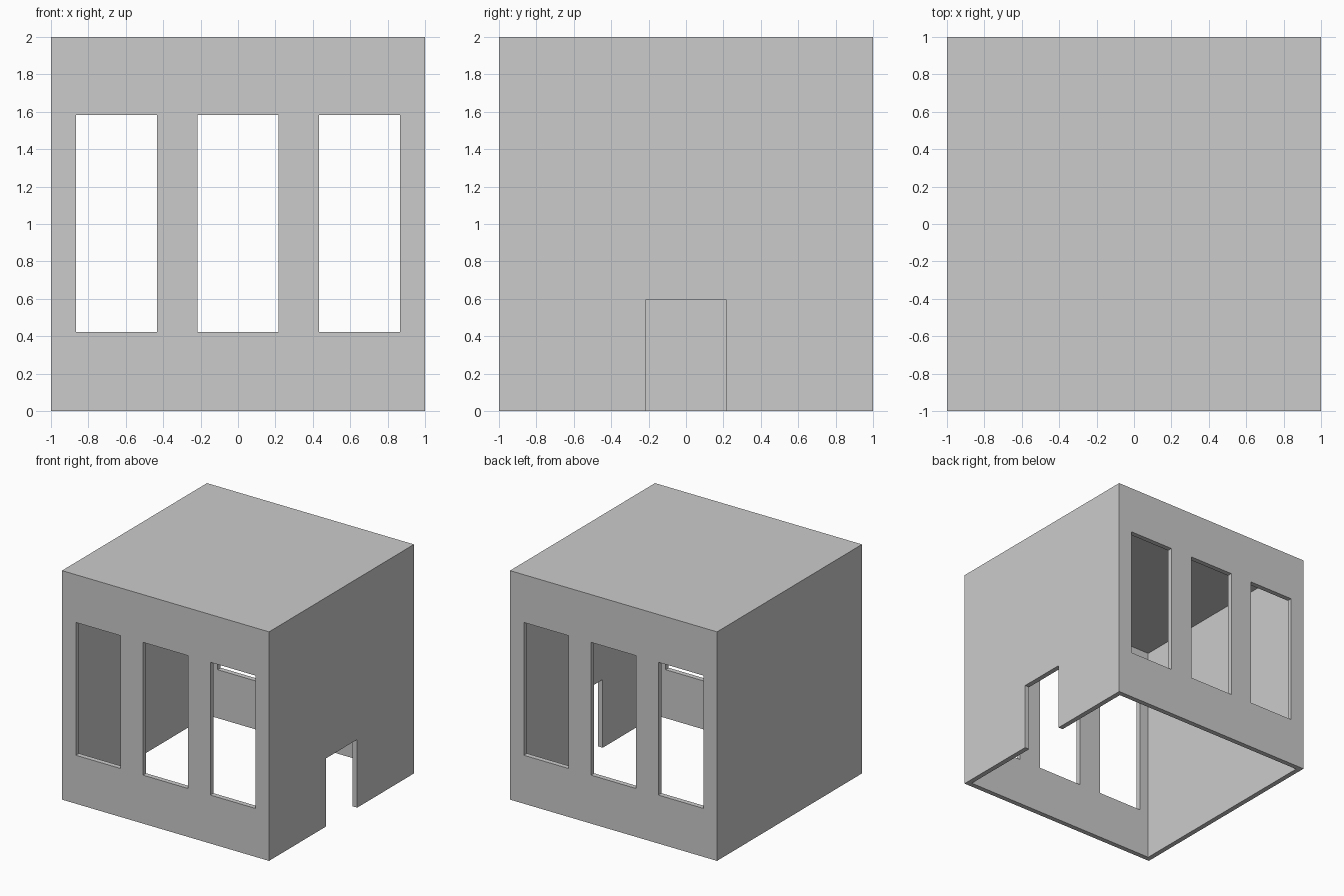
import bpy
import bmesh

if "Cube" in bpy.data.objects:
    bpy.data.objects.remove(bpy.data.objects["Cube"])

T = 0.0435           # wall and roof thickness
HALF_OPENING = 0.217  # half width of windows and door


def box(name, lo, hi):
    """Axis-aligned box between two corners."""
    bm = bmesh.new()
    bmesh.ops.create_cube(bm, size=1)
    for v in bm.verts:
        v.co = [(a + b) / 2 + c * (b - a) for a, b, c in zip(lo, hi, v.co)]
    mesh = bpy.data.meshes.new(name)
    bm.to_mesh(mesh)
    bm.free()
    obj = bpy.data.objects.new(name, mesh)
    bpy.context.collection.objects.link(obj)
    return obj


def cut(target, lo, hi):
    """Subtract a box from the target and discard the cutter."""
    cutter = box("cutter", lo, hi)
    cutter.hide_render = True
    mod = target.modifiers.new("cut", 'BOOLEAN')
    mod.operation = 'DIFFERENCE'
    mod.solver = 'EXACT'
    mod.object = cutter
    bpy.context.view_layer.objects.active = target
    bpy.ops.object.modifier_apply(modifier=mod.name)
    bpy.data.objects.remove(cutter, do_unlink=True)


# Outer block of the building
building = box("building_shell", (-1, -1, 0), (1, 1, 2))

# Hollow interior, open at the bottom
cut(building, (-1 + T, -1 + T, -0.5), (1 - T, 1 - T, 2 - T))

# Three tall windows through both the front and back walls
for x in (-0.65, 0, 0.65):
    cut(building, (x - HALF_OPENING, -1.5, 0.423), (x + HALF_OPENING, 1.5, 1.583))

# Doorway in the right wall only
cut(building, (0.5, -HALF_OPENING, -0.5), (1.5, HALF_OPENING, 0.595))
